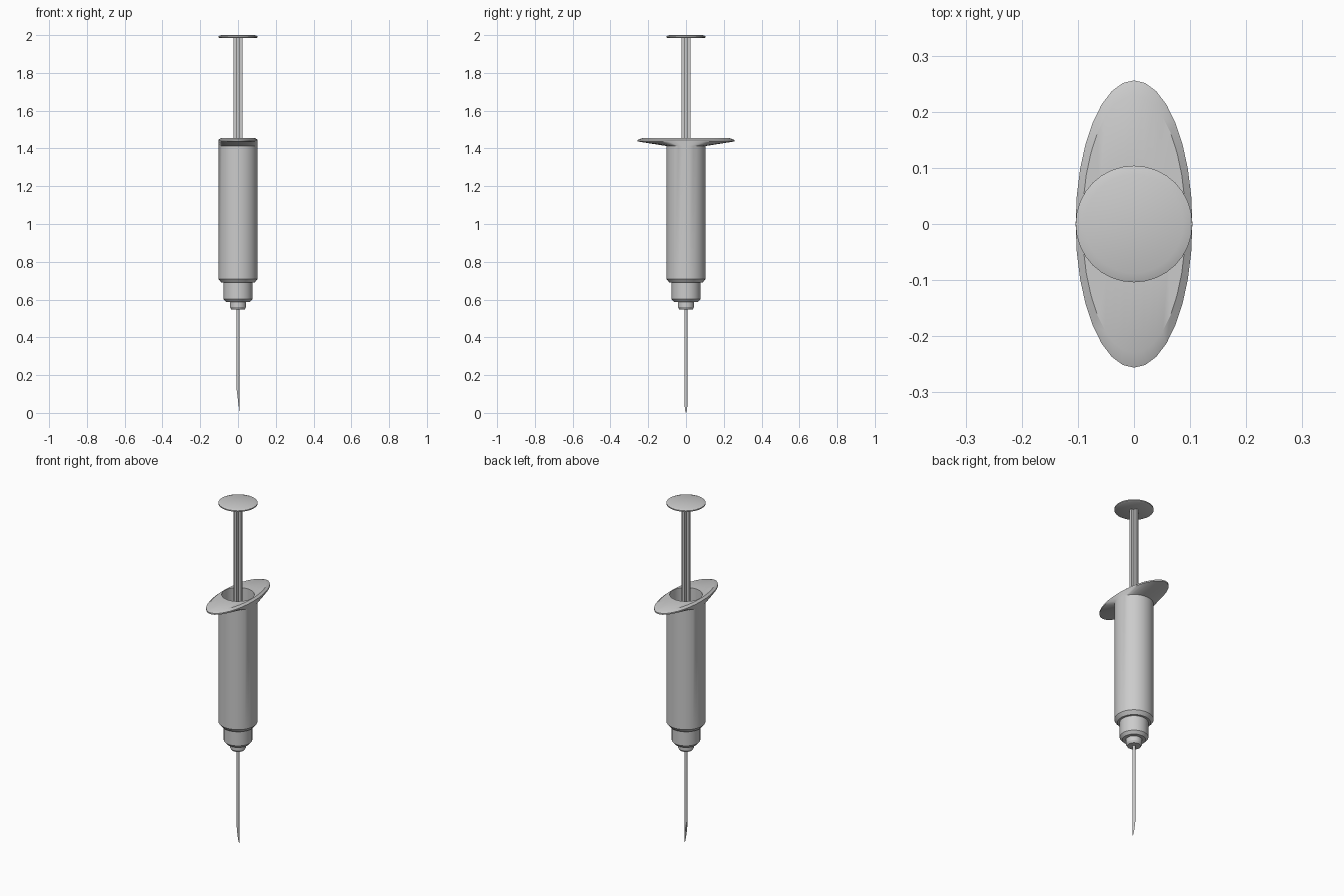
import bpy, bmesh
from math import sin, cos, tau, radians

if "Cube" in bpy.data.objects:
    bpy.data.objects.remove(bpy.data.objects["Cube"])

SIDES = 32


def finish(bm, name, angle=30):
    bmesh.ops.recalc_face_normals(bm, faces=bm.faces)
    mesh = bpy.data.meshes.new(name)
    bm.to_mesh(mesh)
    bm.free()
    ob = bpy.data.objects.new(name, mesh)
    bpy.context.collection.objects.link(ob)
    bpy.ops.object.select_all(action='DESELECT')
    ob.select_set(True)
    bpy.context.view_layer.objects.active = ob
    bpy.ops.object.shade_smooth_by_angle(angle=radians(angle))
    return ob


def loft(name, rings, sides=SIDES):
    """Skin a stack of (rx, ry, z) elliptical rings and cap both ends."""
    bm = bmesh.new()
    loops = [[bm.verts.new((rx * cos(tau * i / sides), ry * sin(tau * i / sides), z))
              for i in range(sides)] for rx, ry, z in rings]
    for a, b in zip(loops, loops[1:]):
        for i in range(sides):
            j = (i + 1) % sides
            bm.faces.new((a[i], a[j], b[j], b[i]))
    bm.faces.new(loops[0])
    bm.faces.new(loops[-1])
    return finish(bm, name)


def lathe(name, profile, sides=SIDES):
    return loft(name, [(r, r, z) for r, z in profile], sides)


# Hollow barrel flaring into the oval finger flange
loft("barrel", [
    (0.088, 0.088, 0.69), (0.104, 0.104, 0.71), (0.104, 0.104, 1.413),
    (0.104, 0.256, 1.437), (0.104, 0.256, 1.445), (0.092, 0.23, 1.455),
    (0.087, 0.087, 1.455), (0.087, 0.087, 0.73)])

# Stepped nose and needle hub
lathe("nose", [(0.076, 0.70), (0.076, 0.602), (0.062, 0.586), (0.05, 0.586)])
lathe("needle_hub", [(0.043, 0.59), (0.043, 0.56), (0.036, 0.548)])

# Hollow needle, end sheared to a slanted point on the +x side
R = 0.008
needle = lathe("needle", [(R, 0.56), (R, 0), (0.0045, 0), (0.0045, 0.5)], 16)
for v in needle.data.vertices:
    if v.co.z < 0.1:
        v.co.z = 0.13 * (0.5 - v.co.x / (2 * R))

# Plunger rod with a cross-shaped section
bm = bmesh.new()
arm, half = 0.024, 0.007
section = []
for k in range(4):
    c, s = (1, 0, -1, 0)[k], (0, 1, 0, -1)[k]
    for x, y in ((arm, -half), (arm, half), (half, half)):
        section.append((x * c - y * s, x * s + y * c))
face = bm.faces.new([bm.verts.new((x, y, 1.19)) for x, y in section])
ext = bmesh.ops.extrude_face_region(bm, geom=[face], use_keep_orig=True)
for v in (g for g in ext["geom"] if isinstance(g, bmesh.types.BMVert)):
    v.co.z = 1.987
finish(bm, "plunger_rod")

# Seal inside the barrel and thumb rest on top
lathe("plunger_seal", [(0.06, 1.10), (0.086, 1.12), (0.086, 1.19), (0.08, 1.2)])
lathe("thumb_rest", [(0.096, 1.984), (0.104, 1.988), (0.104, 1.994), (0.088, 2.0)])
